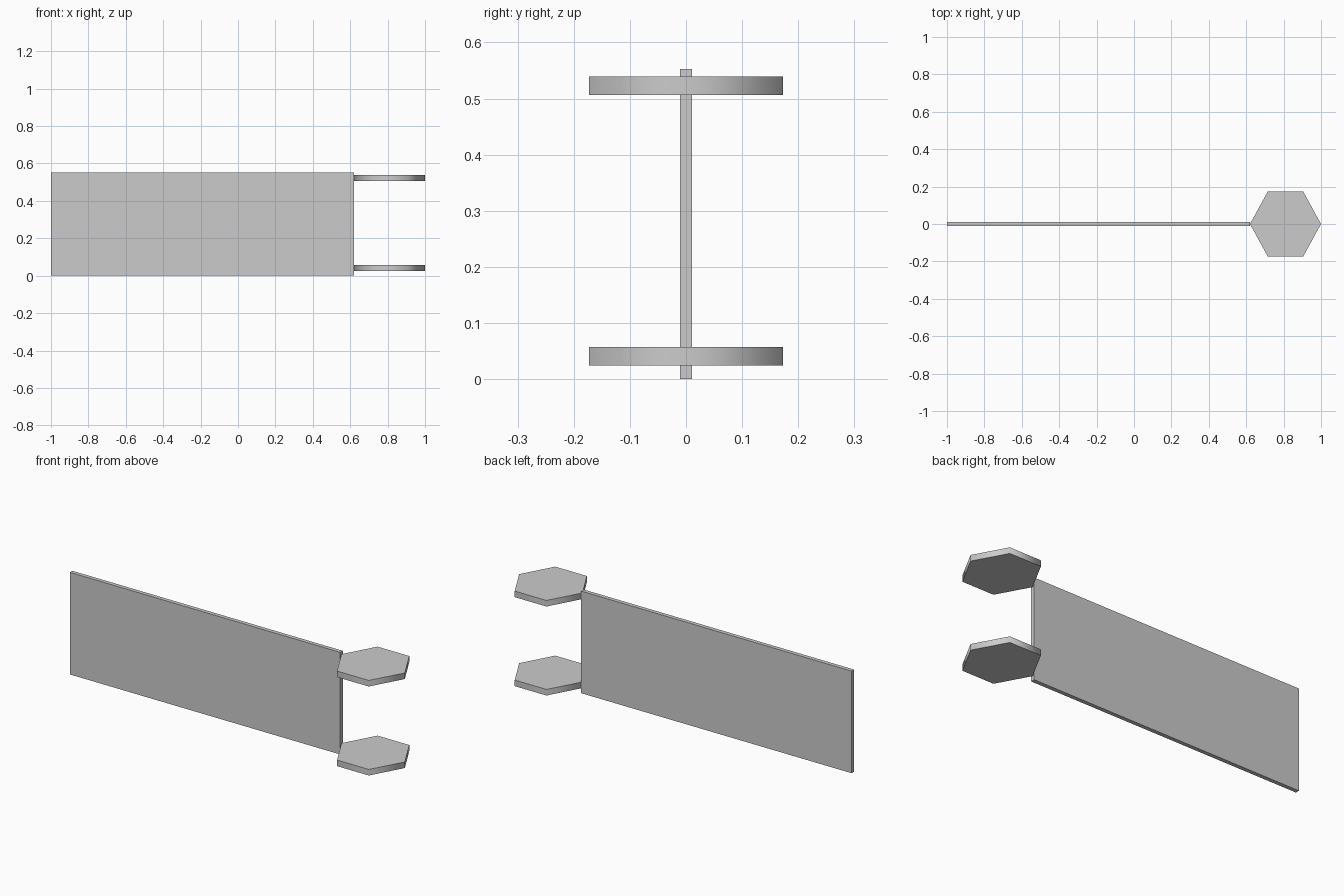
import bpy, bmesh
from math import cos, sin, pi, radians

cube = bpy.data.objects.get("Cube")
if cube:
    bpy.data.objects.remove(cube, do_unlink=True)

grey = bpy.data.materials.new("plain grey")
grey.use_nodes = True
colour = (0.6, 0.6, 0.6, 1)
grey.diffuse_color = colour
grey.node_tree.nodes["Principled BSDF"].inputs["Base Color"].default_value = colour


def prism(name, outline, bottom, top):
    """Extrude a flat outline from one height to another."""
    bm = bmesh.new()
    base = bm.faces.new([bm.verts.new((x, y, bottom)) for x, y in outline])
    up = bmesh.ops.extrude_face_region(bm, geom=[base], use_keep_orig=True)["geom"]
    for v in up:
        if isinstance(v, bmesh.types.BMVert):
            v.co.z = top
    bmesh.ops.recalc_face_normals(bm, faces=bm.faces)
    mesh = bpy.data.meshes.new(name)
    bm.to_mesh(mesh)
    bm.free()
    mesh.materials.append(grey)
    obj = bpy.data.objects.new(name, mesh)
    bpy.context.collection.objects.link(obj)
    return obj


# Thin upright panel
left, right, half = -1.0, 0.62, 0.011
prism("panel", [(left, -half), (right, -half), (right, half), (left, half)], 0, 0.553)

# Two six-sided hinge plates touching the end of the panel
hexagon = [(0.81 + 0.19 * cos(i * pi / 3), 0.2 * sin(i * pi / 3)) for i in range(6)]
for name, bottom in (("lower_hinge_plate", 0.024), ("upper_hinge_plate", 0.506)):
    plate = prism(name, hexagon, bottom, bottom + 0.033)
    bpy.ops.object.select_all(action="DESELECT")
    plate.select_set(True)
    bpy.context.view_layer.objects.active = plate
    # Rounded shading around the rim, crisp edges at the flat faces
    bpy.ops.object.shade_smooth_by_angle(angle=radians(65))
